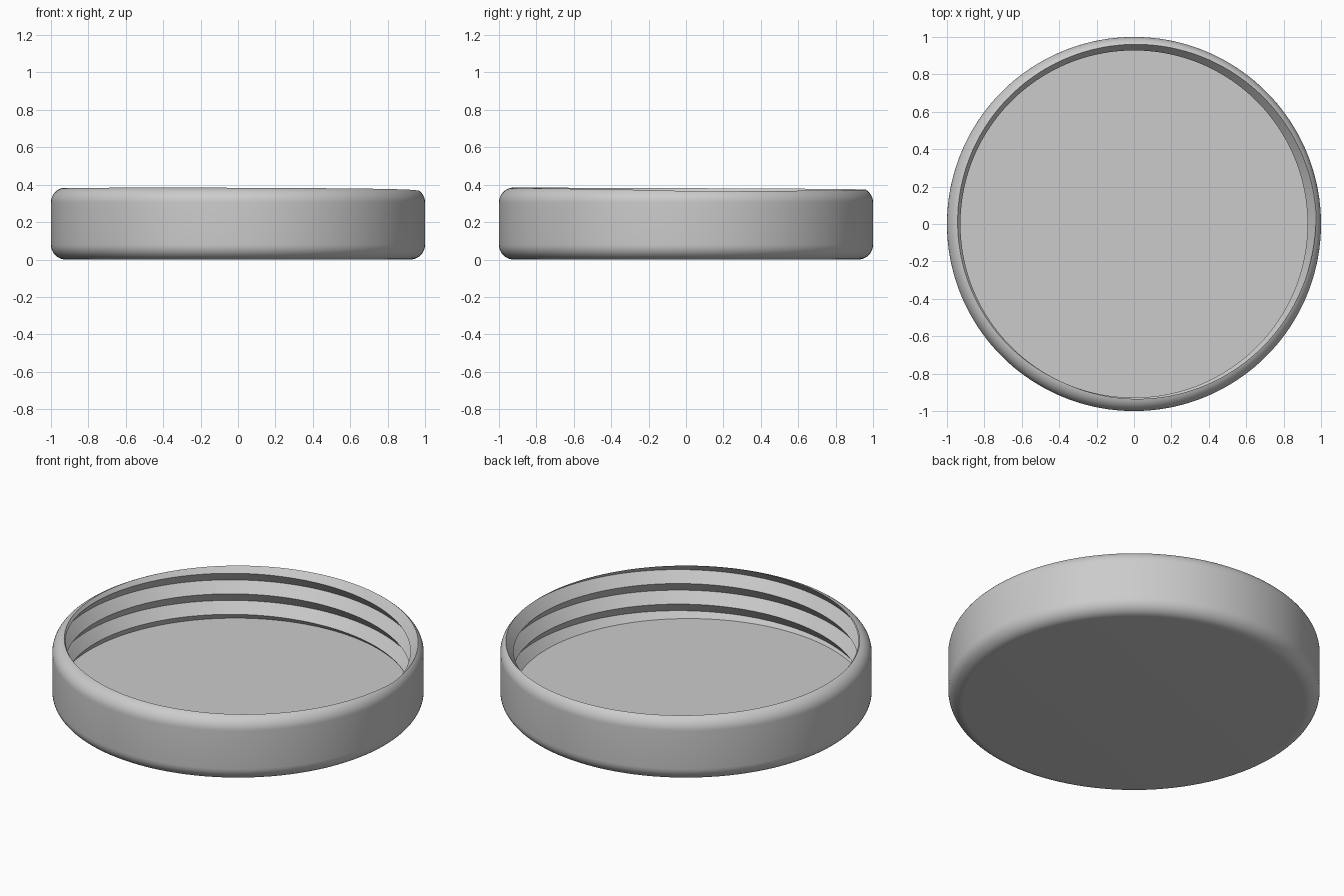
import bpy
import bmesh
from math import pi, sin, cos, sqrt, acos, degrees, radians

cube = bpy.data.objects.get("Cube")
if cube:
    bpy.data.objects.remove(cube, do_unlink=True)

SEGMENTS = 180
RADIUS, FILLET, HEIGHT = 1.0, 0.08, 0.385
CORE = RADIUS - FILLET          # radius of the fillet centres
SHOULDER = HEIGHT - FILLET      # height of the upper fillet centre
FLOOR = 0.065
CREST, DEPTH, PITCH = 0.928, 0.047, 0.122
START = 0.362                   # height of a thread root at angle zero
ARC = 10


def bore_radius(z, angle):
    """V-shaped right-handed thread: root at turn 0, crest at half a turn."""
    turn = ((z - START) / PITCH - angle / (2 * pi)) % 1.0
    return CREST + DEPTH * abs(2 * turn - 1)


def rim_height(angle):
    """Height where the threaded bore meets the upper fillet."""
    z = HEIGHT
    for _ in range(60):
        r = bore_radius(z, angle)
        z = SHOULDER + sqrt(FILLET ** 2 - max(r - CORE, 0) ** 2)
    return z


def cross_section(angle):
    """Radius and height pairs from the underside centre to the floor centre."""
    points = [(0, 0)]
    # Lower fillet
    for i in range(ARC + 1):
        a = pi / 2 * i / ARC
        points.append((CORE + FILLET * sin(a), FILLET * (1 - cos(a))))
    # Upper fillet, cut short by the bore
    rim = rim_height(angle)
    end = acos((bore_radius(rim, angle) - CORE) / FILLET)
    for i in range(ARC + 1):
        a = end * i / ARC
        points.append((CORE + FILLET * cos(a), SHOULDER + FILLET * sin(a)))
    # Thread crests and roots, clamped between rim and floor
    for k in range(4, -10, -1):
        z = START + PITCH * (k / 2 + angle / (2 * pi))
        z = min(max(z, FLOOR), rim)
        points.append((bore_radius(z, angle), z))
    points.append((0, FLOOR))
    return points


# Sweep the changing section around the axis
bm = bmesh.new()
columns = []
for s in range(SEGMENTS + 1):
    angle = 2 * pi * s / SEGMENTS
    columns.append([bm.verts.new((r * cos(angle), r * sin(angle), z))
                    for r, z in cross_section(angle)])
for a, b in zip(columns, columns[1:]):
    for i in range(len(a) - 1):
        bm.faces.new((a[i], a[i + 1], b[i + 1], b[i]))
bmesh.ops.remove_doubles(bm, verts=bm.verts, dist=0.00005)
bmesh.ops.recalc_face_normals(bm, faces=bm.faces)

mesh = bpy.data.meshes.new("threaded_lid")
bm.to_mesh(mesh)
bm.free()
lid = bpy.data.objects.new("threaded_lid", mesh)
bpy.context.collection.objects.link(lid)

# Plain grey material
grey = bpy.data.materials.new("light_grey")
grey.use_nodes = True
colour = (0.6, 0.6, 0.6, 1)
grey.diffuse_color = colour
grey.node_tree.nodes["Principled BSDF"].inputs["Base Color"].default_value = colour
mesh.materials.append(grey)

bpy.ops.object.select_all(action="DESELECT")
lid.select_set(True)
bpy.context.view_layer.objects.active = lid
bpy.ops.object.shade_smooth_by_angle(angle=radians(30))
